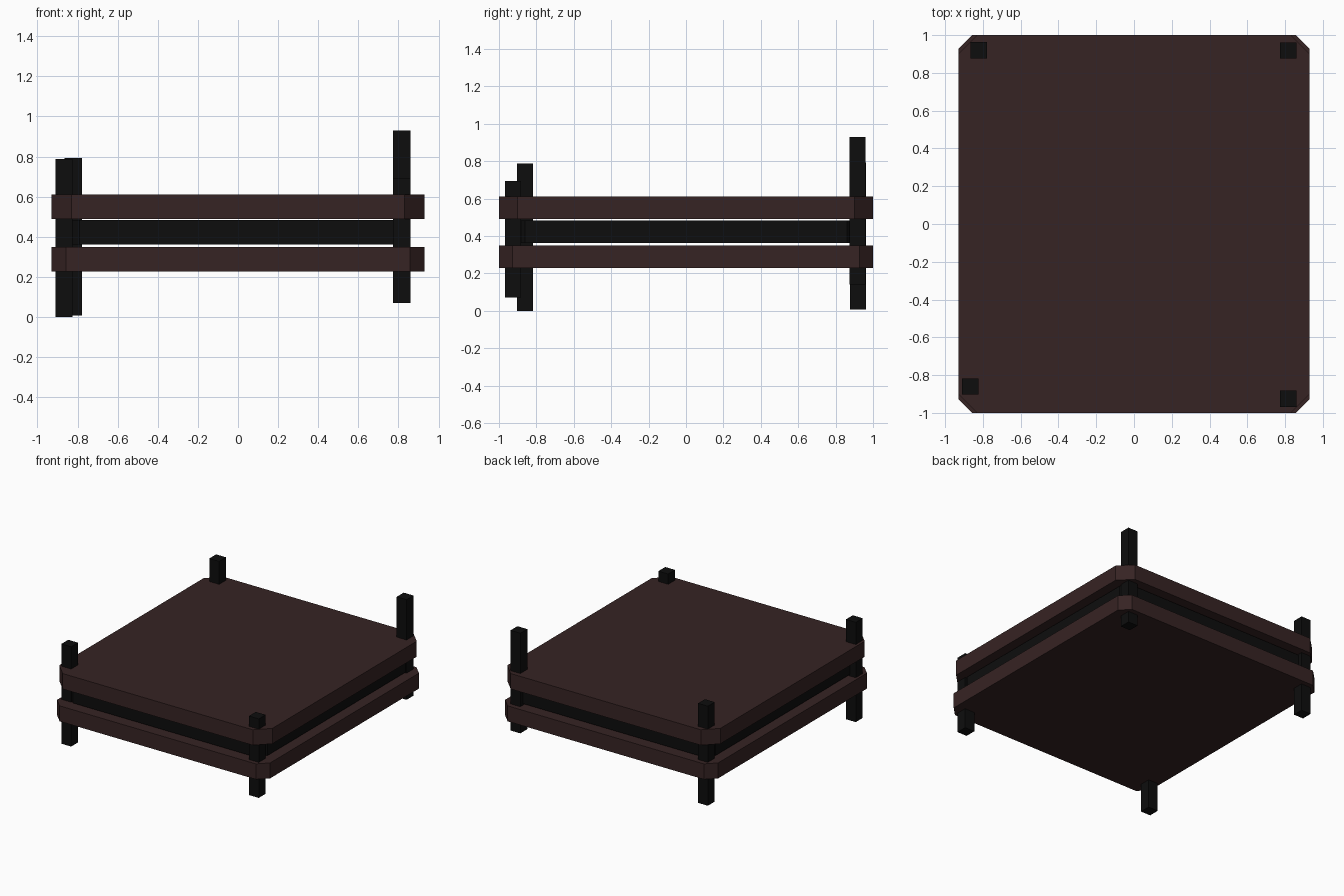
import bpy, bmesh

if "Cube" in bpy.data.objects:
    bpy.data.objects.remove(bpy.data.objects["Cube"])


def material(name, rgb):
    m = bpy.data.materials.new(name)
    m.diffuse_color = (*rgb, 1)
    m.use_nodes = True
    m.node_tree.nodes["Principled BSDF"].inputs["Base Color"].default_value = m.diffuse_color
    return m


brown = material("dark_brown", (0.037, 0.017, 0.017))
black = material("near_black", (0.004, 0.004, 0.004))


def prism(name, outline, z0, z1, mat):
    """Extrude a flat outline from z0 up to z1."""
    bm = bmesh.new()
    base = bm.faces.new([bm.verts.new((x, y, z0)) for x, y in outline])
    top = bmesh.ops.extrude_face_region(bm, geom=[base])["geom"]
    for v in top:
        if isinstance(v, bmesh.types.BMVert):
            v.co.z = z1
    # keep the bottom closed if the extrusion removed it
    bmesh.ops.holes_fill(bm, edges=[e for e in bm.edges if e.is_boundary])
    bmesh.ops.recalc_face_normals(bm, faces=bm.faces)
    mesh = bpy.data.meshes.new(name)
    bm.to_mesh(mesh)
    bm.free()
    mesh.materials.append(mat)
    ob = bpy.data.objects.new(name, mesh)
    bpy.context.collection.objects.link(ob)
    return ob


def cut_corner_rect(hx, hy, c):
    """Rectangle with its four corners cut off by c."""
    return [(hx - c, -hy), (hx, -hy + c), (hx, hy - c), (hx - c, hy),
            (-hx + c, hy), (-hx, hy - c), (-hx, -hy + c), (-hx + c, -hy)]


def square(x, y, h):
    return [(x - h, y - h), (x + h, y - h), (x + h, y + h), (x - h, y + h)]


# Two wooden slabs with a dark, slightly smaller panel between them
prism("lower_slab", cut_corner_rect(0.93, 1.0, 0.073), 0.228, 0.35, brown)
prism("middle_panel", cut_corner_rect(0.86, 0.93, 0.07), 0.363, 0.483, black)
prism("upper_slab", cut_corner_rect(0.93, 1.0, 0.1), 0.49, 0.612, brown)

# Uneven corner posts: x, y, bottom, top
posts = {
    "front_left_post": (-0.867, -0.86, 0.0, 0.787),
    "front_right_post": (0.816, -0.925, 0.07, 0.693),
    "back_left_post": (-0.822, 0.92, 0.008, 0.793),
    "back_right_post": (0.816, 0.918, 0.14, 0.93),
}
for name, (x, y, z0, z1) in posts.items():
    prism(name, square(x, y, 0.043), z0, z1, black)
